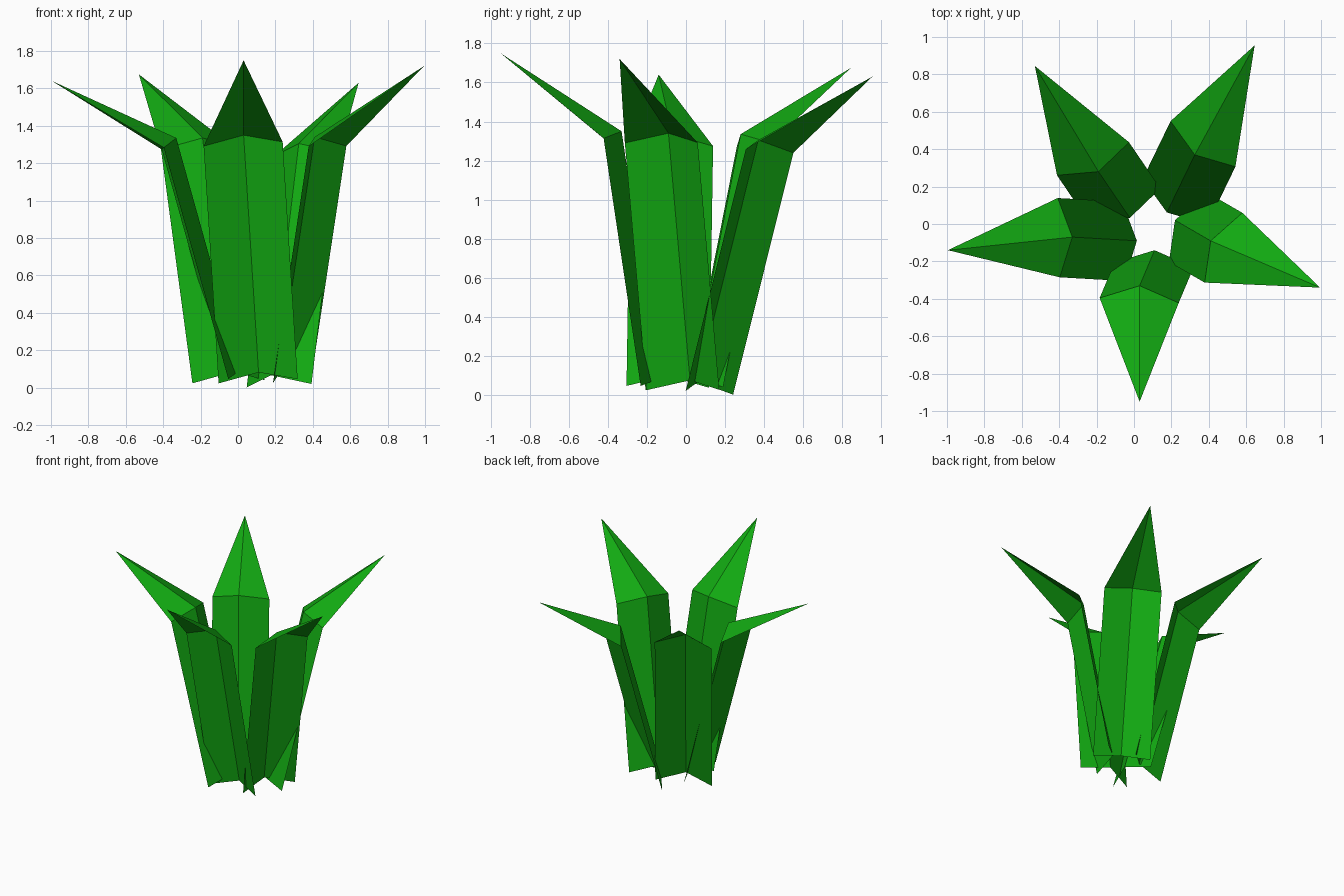
import bpy
import math
from mathutils import Vector, Matrix

if "Cube" in bpy.data.objects:
    bpy.data.objects.remove(bpy.data.objects["Cube"])

green = bpy.data.materials.new("leaf_green")
green.diffuse_color = (0.006, 0.4, 0.006, 1)
green.use_nodes = True
green.node_tree.nodes["Principled BSDF"].inputs["Base Color"].default_value = green.diffuse_color

LENGTH = 1.285                        # straight part of every leaf
HALF_WIDTH, FOLD, DROP = 0.212, 0.085, 0.035
TIP_SKEW = 0.06                       # tip sits slightly off the fold line


def leaf(name, foot, bend, tip):
    """Folded strip from foot to bend, ending in an outward-bent point."""
    foot, bend, tip = Vector(foot), Vector(bend), Vector(tip)
    up = (bend - foot).normalized()
    foot = bend - up * LENGTH
    out = (tip - bend) - up * (tip - bend).dot(up)
    skew = math.asin(TIP_SKEW / out.length)
    out = Matrix.Rotation(-skew, 3, up) @ out.normalized()
    side = up.cross(out)
    edge = out * FOLD - up * DROP
    verts = []
    for centre in (foot, bend):
        verts += [centre - side * HALF_WIDTH + edge, centre,
                  centre + side * HALF_WIDTH + edge]
    verts.append(tip)
    faces = [(0, 1, 4, 3), (1, 2, 5, 4), (3, 4, 6), (4, 5, 6)]
    mesh = bpy.data.meshes.new(name)
    mesh.from_pydata(verts, [], faces)
    mesh.materials.append(green)
    obj = bpy.data.objects.new(name, mesh)
    bpy.context.collection.objects.link(obj)


# Ring of five leaves, each leaning a little differently
leaf("front_leaf", (0.11, -0.14, 0.08), (0.03, -0.33, 1.35), (0.03, -0.95, 1.75))
leaf("right_leaf", (0.22, 0.02, 0.08), (0.41, -0.09, 1.34), (0.995, -0.34, 1.72))
leaf("back_right_leaf", (0.175, 0.06, 0.06), (0.325, 0.37, 1.305), (0.645, 0.955, 1.63))
leaf("back_left_leaf", (-0.02, 0.03, 0.07), (-0.19, 0.28, 1.335), (-0.53, 0.845, 1.675))
leaf("left_leaf", (0.02, -0.09, 0.08), (-0.33, -0.07, 1.335), (-0.995, -0.14, 1.64))
